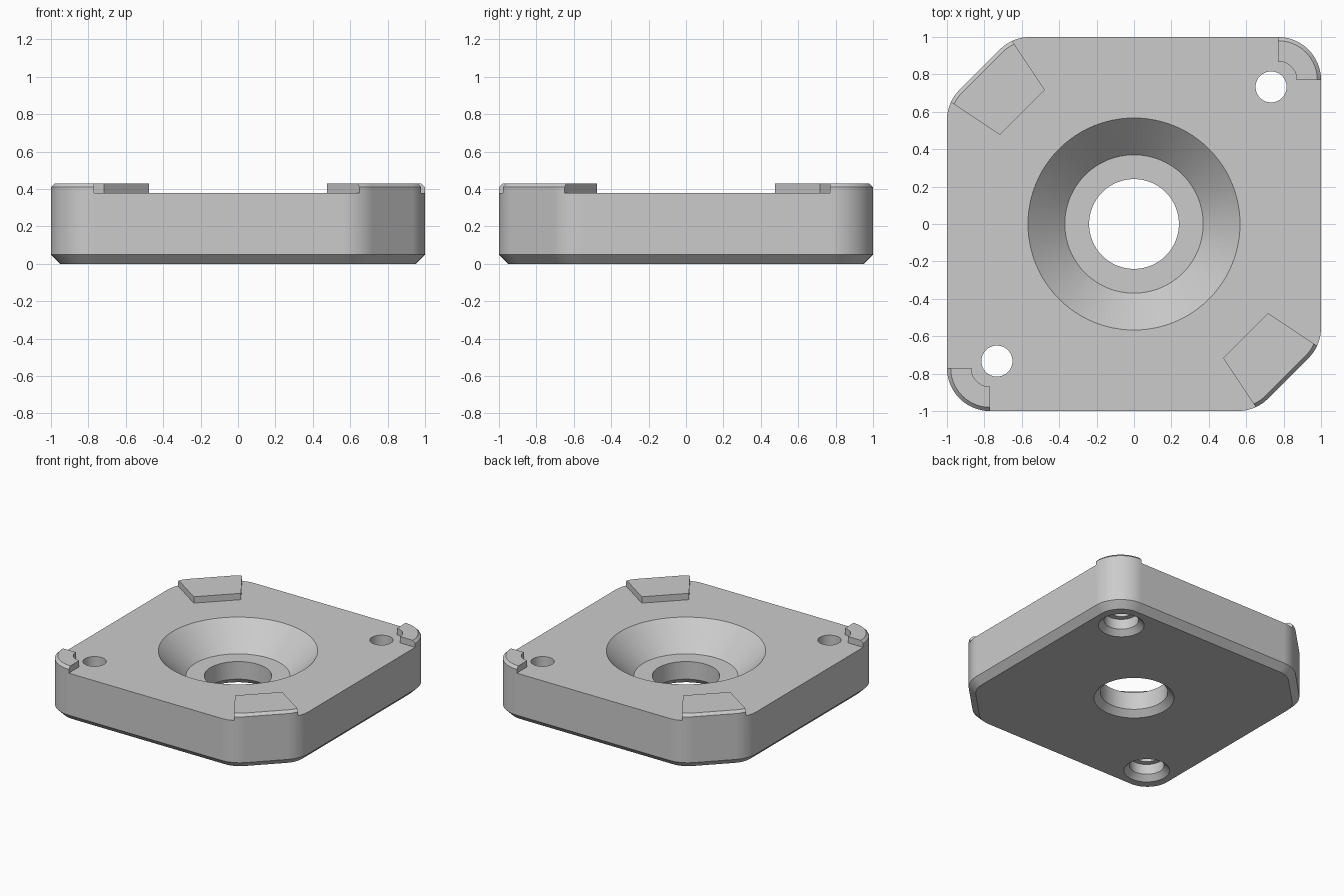
import bpy
import bmesh
from math import cos, sin, radians, tau

cube = bpy.data.objects.get("Cube")
if cube:
    bpy.data.objects.remove(cube, do_unlink=True)

TOP = 0.38          # main top face
TAB_TOP = 0.43      # top of the raised corner pads
RADIUS = 0.23       # corner rounding
INNER = 1 - RADIUS  # corner arc centre
CLIP = 0.555        # where a clipped corner starts to round


def arc(cx, cy, r, start, end, steps):
    angles = [radians(start + (end - start) * i / steps) for i in range(steps + 1)]
    return [(cx + r * cos(a), cy + r * sin(a)) for a in angles]


def twofold(half):
    """Complete a contour by half a turn about the centre."""
    return half + [(-x, -y) for x, y in half]


def loft(name, layers):
    """Solid through (contour, height) layers, capped at both ends."""
    bm = bmesh.new()
    rings = [[bm.verts.new((x, y, z)) for x, y in pts] for pts, z in layers]
    for low, high in zip(rings, rings[1:]):
        n = len(low)
        for i in range(n):
            j = (i + 1) % n
            bm.faces.new((low[i], low[j], high[j], high[i]))
    bm.faces.new(rings[0][::-1])
    bm.faces.new(rings[-1])
    bmesh.ops.recalc_face_normals(bm, faces=bm.faces)
    mesh = bpy.data.meshes.new(name)
    bm.to_mesh(mesh)
    bm.free()
    obj = bpy.data.objects.new(name, mesh)
    bpy.context.collection.objects.link(obj)
    return obj


def bore(name, x, y, profile, sides):
    """Turned cutter from (radius, height) steps."""
    return loft(name, [(arc(x, y, r, 0, 360, sides)[:-1], z) for r, z in profile])


def outline(inset):
    r = RADIUS - inset
    return twofold(arc(INNER, INNER, r, 0, 90, 16)
                   + arc(-CLIP, INNER, r, 90, 135, 8)
                   + arc(-INNER, CLIP, r, 135, 180, 8))


# Block with chamfered bottom edge and lightly bevelled pads
plate = loft("mounting_plate", [(outline(0.05), 0), (outline(0), 0.05),
                                (outline(0), 0.41), (outline(0.02), TAB_TOP)])

# Upper recess, leaving two arc tabs and two tapered pads at the corners
FAR = 1.229
recess = twofold([(FAR, INNER)] + arc(INNER, INNER, 0.1, 0, 90, 12)
                 + [(INNER, FAR), (-0.818, FAR), (-0.476, 0.717),
                    (-0.717, 0.476), (-FAR, 0.818)])
cutters = [loft("recess_cutter", [(recess, TOP), (recess, 0.6)])]

# Conical seat with a stepped, bottom-chamfered through hole
cutters.append(bore("centre_bore_cutter", 0, 0,
                    [(0.335, -0.05), (0.24, 0.045), (0.24, 0.183),
                     (0.37, 0.183), (0.667, 0.48)], 96))

# Counterbored screw holes on one diagonal
for side, s in (("left", 1), ("right", -1)):
    cutters.append(bore(side + "_screw_hole_cutter", 0.733 * s, 0.733 * s,
                        [(0.213, -0.05), (0.123, 0.04), (0.123, 0.12),
                         (0.083, 0.12), (0.083, 0.5)], 48))

# Cut, then drop the cutters
bpy.ops.object.select_all(action='DESELECT')
plate.select_set(True)
bpy.context.view_layer.objects.active = plate
for cutter in cutters:
    cutter.hide_render = True
    mod = plate.modifiers.new(cutter.name, 'BOOLEAN')
    mod.operation = 'DIFFERENCE'
    mod.solver = 'EXACT'
    mod.object = cutter
    bpy.ops.object.modifier_apply(modifier=mod.name)
    bpy.data.objects.remove(cutter, do_unlink=True)

# Plain grey finish
grey = bpy.data.materials.new("light_grey")
grey.use_nodes = True
colour = (0.6, 0.6, 0.6, 1)
grey.diffuse_color = colour
grey.node_tree.nodes["Principled BSDF"].inputs["Base Color"].default_value = colour
plate.data.materials.clear()
plate.data.materials.append(grey)

bpy.ops.object.shade_smooth_by_angle(angle=radians(30))
weighted = plate.modifiers.new("even_shading", 'WEIGHTED_NORMAL')
weighted.keep_sharp = True
